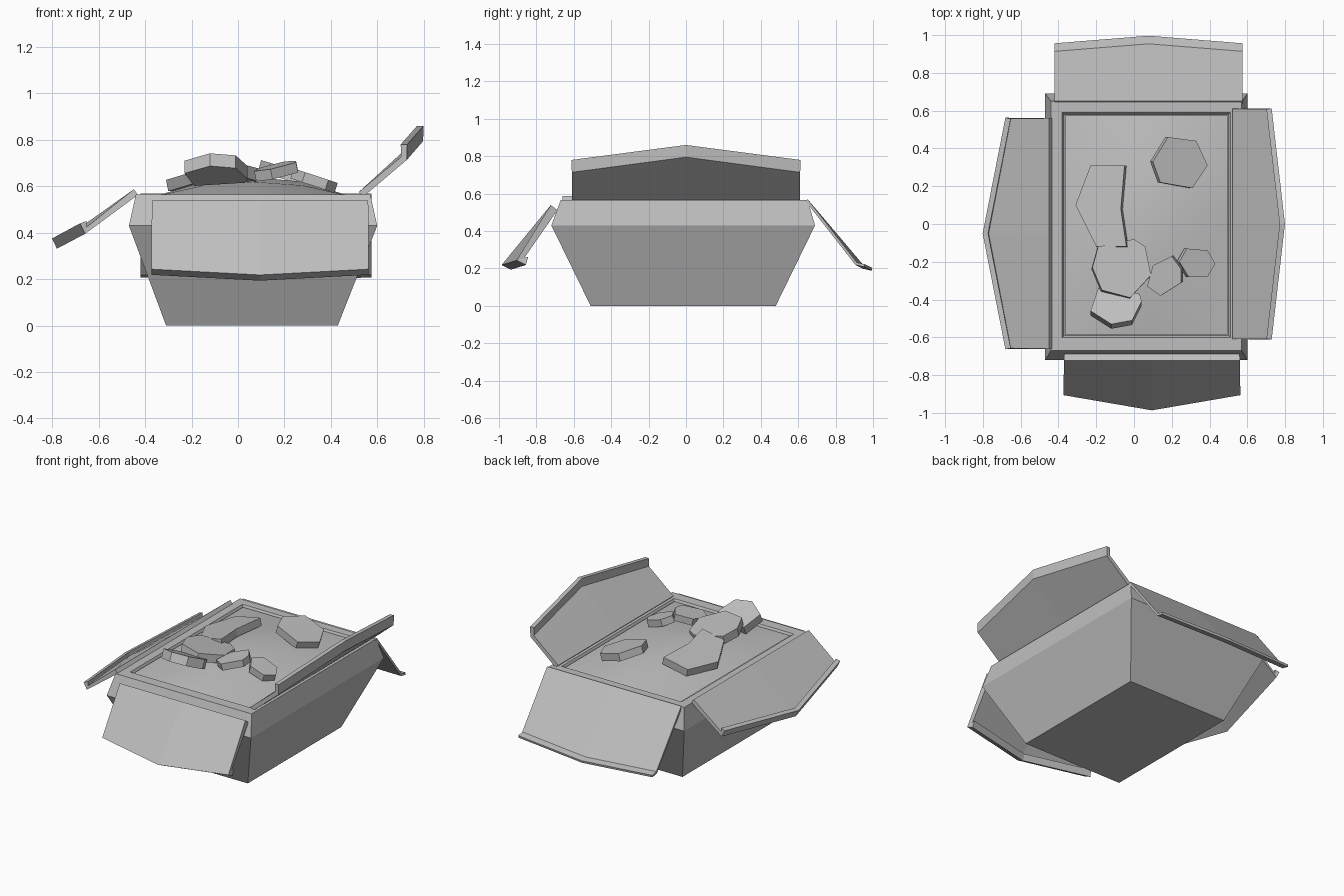
import bpy
import bmesh
import math
from mathutils import Vector

cube = bpy.data.objects.get("Cube")
if cube:
    bpy.data.objects.remove(cube, do_unlink=True)

grey = bpy.data.materials.new("plain_grey")
grey.use_nodes = True
colour = (0.52, 0.52, 0.52, 1)
grey.diffuse_color = colour
grey.node_tree.nodes["Principled BSDF"].inputs["Base Color"].default_value = colour


def finish(name, bm, fix_normals=True):
    if fix_normals:
        bmesh.ops.recalc_face_normals(bm, faces=bm.faces)
    mesh = bpy.data.meshes.new(name)
    bm.to_mesh(mesh)
    bm.free()
    mesh.materials.append(grey)
    obj = bpy.data.objects.new(name, mesh)
    bpy.context.collection.objects.link(obj)
    return obj


def stack_rectangles(name, levels):
    """Join rectangles (x0, x1, y0, y1, z) into one closed shell."""
    bm = bmesh.new()
    rings = [[bm.verts.new(p) for p in ((a, c, z), (b, c, z), (b, d, z), (a, d, z))]
             for a, b, c, d, z in levels]
    for low, high in zip(rings, rings[1:]):
        for i in range(4):
            j = (i + 1) % 4
            bm.faces.new((low[i], low[j], high[j], high[i]))
    bm.faces.new(rings[0])
    bm.faces.new(rings[-1])
    return finish(name, bm)


def make_flap(name, along_x, sides, hinge, corner, peak, lip, thickness):
    """Pointed panel with a folded lip; each pair is (outward, height)."""
    bm = bmesh.new()
    lo, hi = sides
    columns = []
    for side, end in ((lo, corner), ((lo + hi) / 2, peak), (hi, corner)):
        tip = (end[0] + lip[0], end[1] + lip[1])
        column = []
        for out, z in (hinge, end, tip):
            column.append(bm.verts.new((out, side, z) if along_x else (side, out, z)))
        columns.append(column)
    for a, b in zip(columns, columns[1:]):
        for i in range(2):
            bm.faces.new((a[i], b[i], b[i + 1], a[i + 1]))
    obj = finish(name, bm)
    solid = obj.modifiers.new("thickness", 'SOLIDIFY')
    solid.thickness = thickness
    solid.offset = 0
    return obj


def make_rock(name, outline, top, slope, depth):
    """Flat stone: tilted top outline pushed down along its normal."""
    bm = bmesh.new()
    cx = sum(p[0] for p in outline) / len(outline)
    cy = sum(p[1] for p in outline) / len(outline)
    normal = Vector((-slope[0], -slope[1], 1)).normalized()
    upper = [Vector((x, y, top + slope[0] * (x - cx) + slope[1] * (y - cy)))
             for x, y in outline]
    a = [bm.verts.new(p) for p in upper]
    b = [bm.verts.new(p - normal * depth) for p in upper]
    bm.faces.new(a)
    bm.faces.new(b)
    for i in range(len(a)):
        j = (i + 1) % len(a)
        bm.faces.new((a[i], a[j], b[j], b[i]))
    return finish(name, bm)


# Tapered box with a sloped collar, flat rim and shallow groove
stack_rectangles("box_body", [
    (-.31, .43, -.51, .48, 0),
    (-.47, .6, -.72, .69, .43),
    (-.44, .57, -.67, .65, .565),
    (-.38, .51, -.6, .59, .565),
    (-.37, .5, -.59, .58, .545),
])

# Low mound filling the box
bm = bmesh.new()
bmesh.ops.create_grid(bm, x_segments=4, y_segments=4, size=1)
for v in bm.verts:
    u, w = v.co.x, v.co.y
    height = math.cos(u * math.pi / 2) ** 0.8 * math.cos(w * math.pi / 2) ** 0.8 \
        if abs(u) < .99 and abs(w) < .99 else 0
    v.co = (.065 + u * .43, w * .58 - .005, .555 + .085 * height)
mound = finish("fill_mound", bm, False)
mound.data.shade_smooth()

# Four opened flaps
make_flap("left_flap", True, (-.61, .61), (.53, .565), (.715, .72), (.785, .8),
          (0, .06), .028)
make_flap("right_flap", True, (-.66, .56), (-.44, .575), (-.655, .41), (-.775, .345),
          (-.012, .035), .03)
make_flap("front_flap", False, (-.37, .56), (-.705, .525), (-.885, .25), (-.965, .225),
          (.035, -.01), .045)
make_flap("back_flap", False, (-.42, .575), (.645, .565), (.91, .225), (.95, .205),
          (.045, -.01), .015)

# Loose stones on the mound
make_rock("long_stone", [(-.23, .31), (-.05, .31), (-.07, .08), (-.04, -.12),
                         (-.2, -.12), (-.31, .1)], .66, (.2, -.05), .05)
make_rock("large_stone", [(-.19, -.12), (0, -.08), (.06, -.12), (.09, -.27),
                          (-.02, -.39), (-.17, -.35), (-.22, -.23)], .685, (-.1, -.15), .055)
make_rock("leaning_stone", [(-.19, -.34), (.03, -.37), (.04, -.41), (-.01, -.51),
                            (-.12, -.53), (-.23, -.46)], .7, (0, -.45), .06)
make_rock("back_stone", [(.18, .46), (.33, .44), (.39, .31), (.31, .19),
                         (.14, .22), (.1, .33)], .67, (-.3, 0), .05)
make_rock("side_stone", [(.28, -.13), (.39, -.14), (.43, -.21), (.39, -.28),
                         (.29, -.28), (.24, -.2)], .645, (-.33, 0), .045)
make_rock("small_stone", [(.1, -.22), (.2, -.17), (.25, -.24), (.25, -.31),
                          (.14, -.38), (.07, -.33)], .69, (.2, .1), .045)
